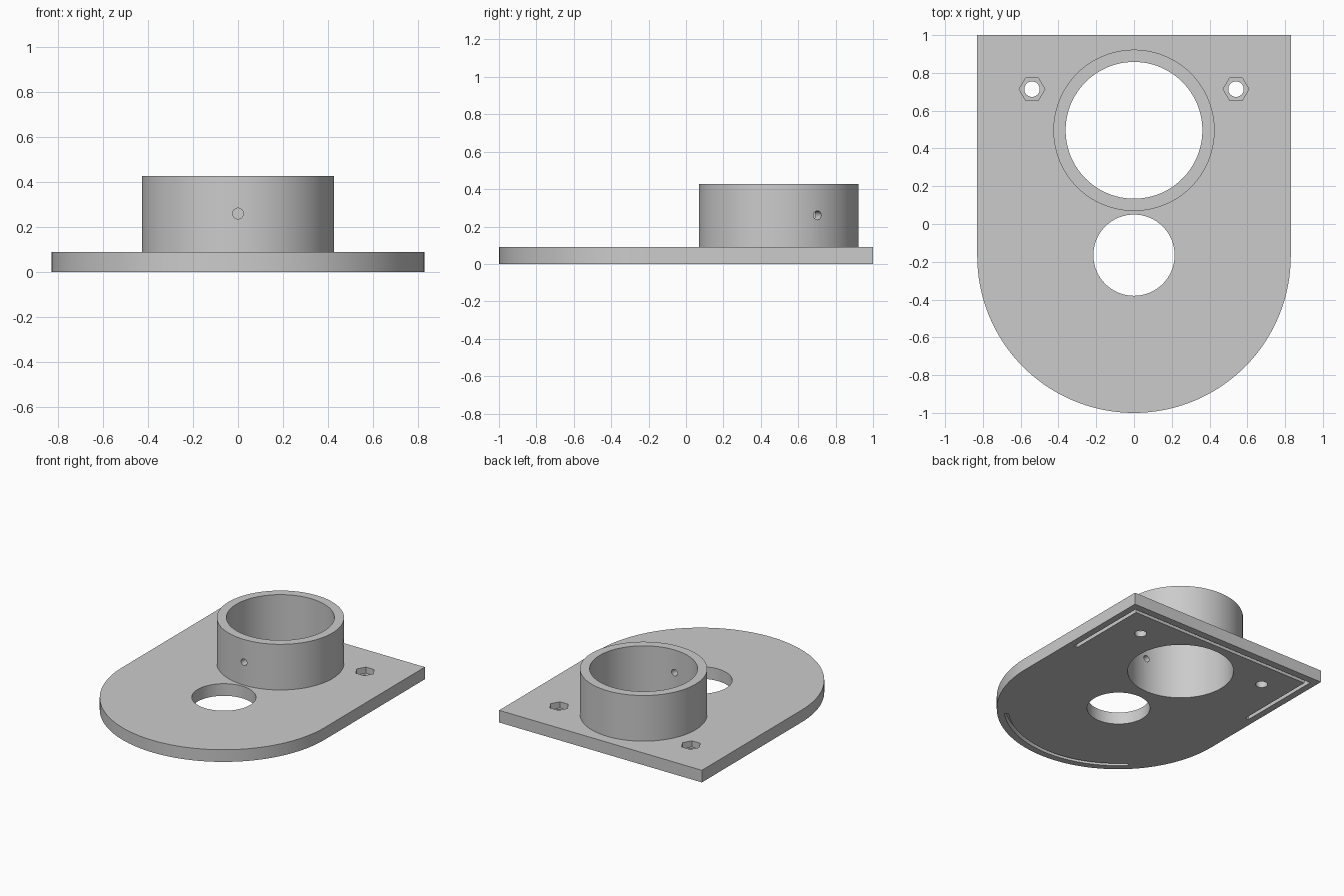
import bpy
import bmesh
from math import cos, sin, pi, radians
from mathutils import Matrix, Vector

cube = bpy.data.objects.get("Cube")
if cube:
    bpy.data.objects.remove(cube, do_unlink=True)

HALF_W, THICK, ARC_Y = 0.83, 0.09, -0.17
BORE = Vector((0, 0.496))
TOP = 0.428
POCKET = THICK / 2

grey = bpy.data.materials.new("plain_grey")
grey.use_nodes = True
grey.diffuse_color = (0.6, 0.6, 0.6, 1)
grey.node_tree.nodes["Principled BSDF"].inputs["Base Color"].default_value = (0.6, 0.6, 0.6, 1)


def arc(cx, cy, r, start, end, steps):
    """Points along an arc, angles in degrees."""
    return [(cx + r * cos(radians(start + (end - start) * i / steps)),
             cy + r * sin(radians(start + (end - start) * i / steps)))
            for i in range(steps + 1)]


def circle(cx, cy, r, sides=96):
    return arc(cx, cy, r, 0, 360, sides)[:-1]


def prism(name, outline, z0, z1, matrix=None):
    """Extrude a flat outline from z0 to z1."""
    bm = bmesh.new()
    face = bm.faces.new([bm.verts.new((x, y, z0)) for x, y in outline])
    new = bmesh.ops.extrude_face_region(bm, geom=[face])["geom"]
    bmesh.ops.translate(bm, vec=(0, 0, z1 - z0),
                        verts=[v for v in new if isinstance(v, bmesh.types.BMVert)])
    bmesh.ops.recalc_face_normals(bm, faces=bm.faces)
    if matrix:
        bm.transform(matrix)
    mesh = bpy.data.meshes.new(name)
    bm.to_mesh(mesh)
    bm.free()
    mesh.materials.append(grey)
    obj = bpy.data.objects.new(name, mesh)
    bpy.context.collection.objects.link(obj)
    return obj


def combine(target, tool, operation="DIFFERENCE"):
    """Apply a boolean and discard the tool."""
    tool.hide_render = True
    mod = target.modifiers.new(tool.name, "BOOLEAN")
    mod.object, mod.operation, mod.solver = tool, operation, "EXACT"
    bpy.context.view_layer.objects.active = target
    bpy.ops.object.modifier_apply(modifier=mod.name)
    bpy.data.objects.remove(tool, do_unlink=True)


# Base plate: square back, round front
plate = prism("base_plate_with_collar",
              [(HALF_W, 1), (-HALF_W, 1)] + arc(0, ARC_Y, HALF_W, 180, 360, 72), 0, THICK)

# Collar and its bore through the plate
combine(plate, prism("collar", circle(*BORE, 0.427), POCKET, TOP), "UNION")
combine(plate, prism("collar_bore", circle(*BORE, 0.362), -0.1, 0.6))

# Round opening in front of the collar
combine(plate, prism("front_opening", circle(0, ARC_Y + 0.005, 0.215), -0.1, 0.2))

# Screw holes with hexagonal nut pockets
for side in (-1, 1):
    combine(plate, prism("screw_hole", circle(side * 0.54, 0.714, 0.041, 32), -0.1, 0.2))
    combine(plate, prism("nut_pocket", circle(side * 0.54, 0.714, 0.068, 6), POCKET, 0.2))

# Radial set screw holes in the collar wall
for angle in (-90, 29):
    place = (Matrix.Translation((*BORE, 0.26)) @ Matrix.Rotation(radians(angle), 4, "Z")
             @ Matrix.Rotation(pi / 2, 4, "Y"))
    combine(plate, prism("set_screw_hole", circle(0, 0, 0.024, 32), 0.3, 0.5, place))

# Grooves in the underside: a U along the back, an arc at the front
out, inn, back, end = 0.78, 0.752, 0.945, 0.29
combine(plate, prism("back_groove", [
    (out, end), (out, back), (-out, back), (-out, end),
    (-inn, end), (-inn, back - 0.028), (inn, back - 0.028), (inn, end)], -0.1, POCKET))
combine(plate, prism("front_groove", arc(0, ARC_Y, out, 225, 315, 40)
                     + arc(0, ARC_Y, inn, 315, 225, 40), -0.1, POCKET))

# Smooth walls, crisp rims
bpy.ops.object.select_all(action="DESELECT")
plate.select_set(True)
bpy.context.view_layer.objects.active = plate
bpy.ops.object.shade_smooth_by_angle(angle=radians(30))
